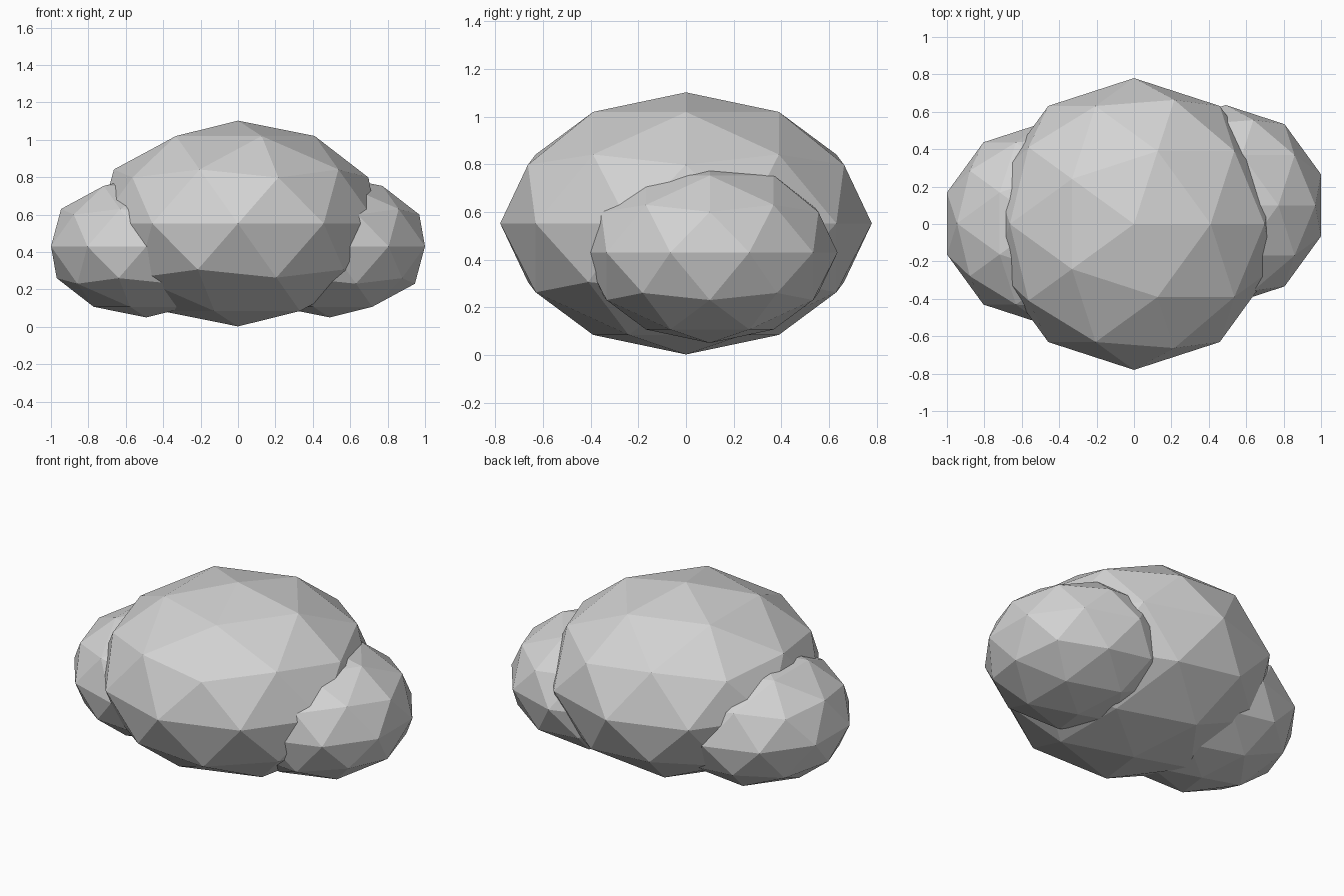
import bpy

# Remove the default object
cube = bpy.data.objects.get("Cube")
if cube:
    bpy.data.objects.remove(cube, do_unlink=True)

# Single pale grey colour
grey = bpy.data.materials.new("pale_grey")
grey.use_nodes = True
grey.diffuse_color = (0.65, 0.65, 0.65, 1)
grey.node_tree.nodes["Principled BSDF"].inputs["Base Color"].default_value = grey.diffuse_color


def puff(name, center, radius, half_height):
    """Flat-shaded, vertically squashed faceted ball."""
    bpy.ops.mesh.primitive_ico_sphere_add(subdivisions=2, radius=1, location=center)
    ball = bpy.context.object
    ball.name = name
    ball.scale = (radius, radius, half_height)
    bpy.ops.object.transform_apply(location=False, rotation=False, scale=True)
    bpy.ops.object.shade_flat()
    ball.data.materials.append(grey)
    return ball


# Large middle puff with a smaller one on each side
puff("middle_puff", (0, 0, 0.552), 0.78, 0.55)
puff("right_puff", (-0.49, 0.003, 0.43), 0.536, 0.38)
puff("left_puff", (0.49, 0.1, 0.43), 0.536, 0.38)
